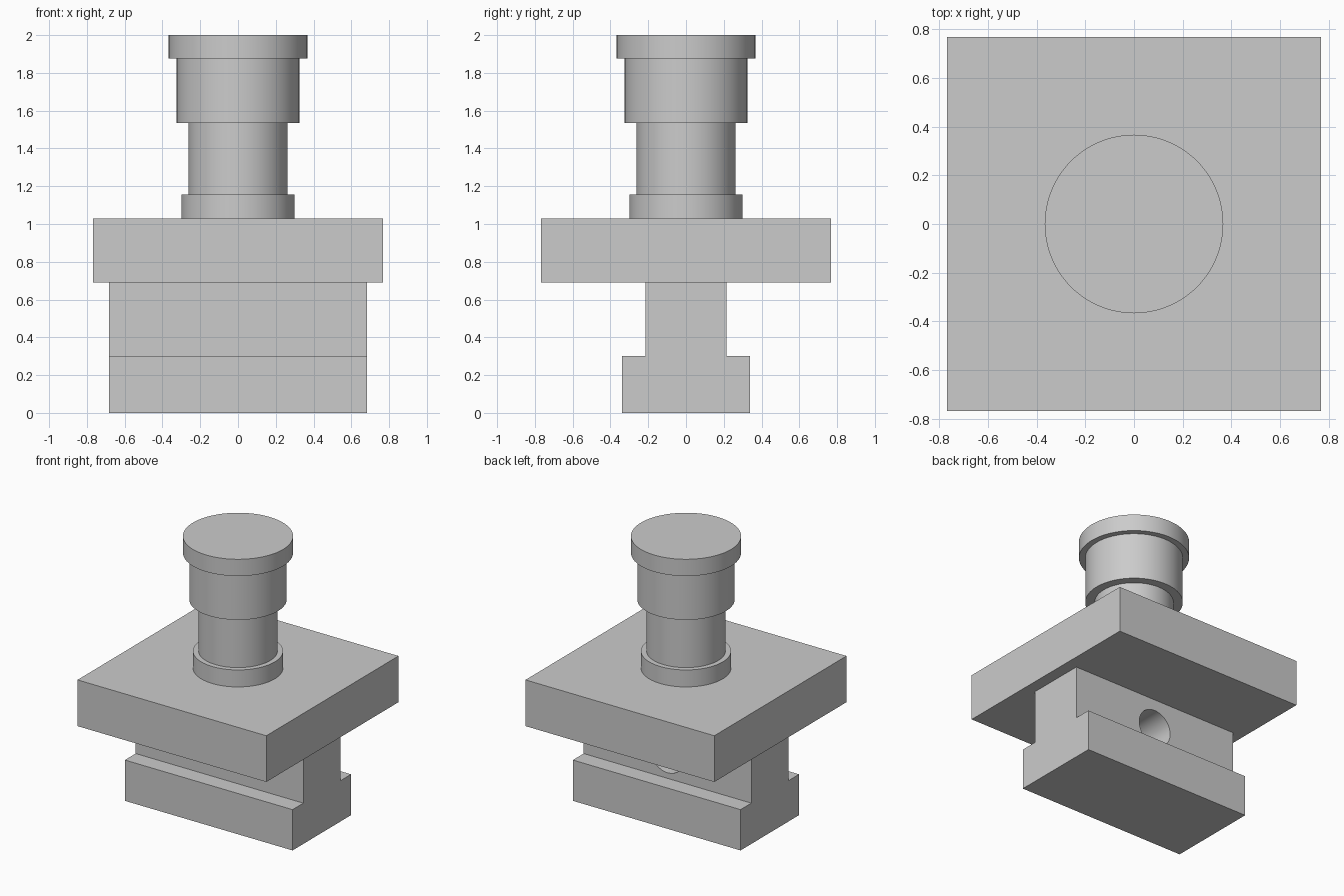
import bpy
import bmesh
import math

if "Cube" in bpy.data.objects:
    bpy.data.objects.remove(bpy.data.objects["Cube"])

grey = bpy.data.materials.new("light_grey")
grey.diffuse_color = (0.6, 0.6, 0.6, 1)
grey.use_nodes = True
grey.node_tree.nodes["Principled BSDF"].inputs["Base Color"].default_value = grey.diffuse_color


def add_object(name, bm):
    bmesh.ops.recalc_face_normals(bm, faces=bm.faces)
    mesh = bpy.data.meshes.new(name)
    bm.to_mesh(mesh)
    bm.free()
    mesh.materials.append(grey)
    obj = bpy.data.objects.new(name, mesh)
    bpy.context.collection.objects.link(obj)
    return obj


def activate(obj):
    bpy.ops.object.select_all(action='DESELECT')
    obj.select_set(True)
    bpy.context.view_layer.objects.active = obj


def extrude_x(name, profile, half):
    """Extrude a (y, z) outline along x from -half to half."""
    bm = bmesh.new()
    face = bm.faces.new([bm.verts.new((-half, y, z)) for y, z in profile])
    new = bmesh.ops.extrude_face_region(bm, geom=[face])["geom"]
    bmesh.ops.translate(bm, vec=(2 * half, 0, 0),
                        verts=[v for v in new if isinstance(v, bmesh.types.BMVert)])
    return add_object(name, bm)


def lathe(name, profile, sides=96):
    """Turn an (r, z) outline around z, with flat end caps."""
    bm = bmesh.new()
    rings = []
    for r, z in profile:
        rings.append([bm.verts.new((r * math.cos(2 * math.pi * i / sides),
                                    r * math.sin(2 * math.pi * i / sides), z))
                      for i in range(sides)])
    for a, b in zip(rings, rings[1:]):
        for i in range(sides):
            j = (i + 1) % sides
            bm.faces.new((a[i], a[j], b[j], b[i]))
    bm.faces.new(rings[0])
    bm.faces.new(rings[-1])
    return add_object(name, bm)


# Rail foot: wide flange with a narrower web
half_outline = [(0.34, 0), (0.34, 0.30), (0.215, 0.30), (0.215, 0.69)]
outline = half_outline + [(-y, z) for y, z in reversed(half_outline)]
rail_foot = extrude_x("rail_foot", outline, 0.682)

# Blind round hole in the back of the web
DEPTH = 0.30
cutter = lathe("hole_cutter", [(0.134, -DEPTH), (0.134, 0.08)], 64)
cutter.rotation_euler = (-math.pi / 2, 0, 0)
cutter.location = (0, 0.215, 0.475)
cutter.hide_render = True
bpy.context.view_layer.update()
activate(rail_foot)
cut = rail_foot.modifiers.new("hole", 'BOOLEAN')
cut.operation = 'DIFFERENCE'
cut.solver = 'EXACT'
cut.object = cutter
bpy.ops.object.modifier_apply(modifier=cut.name)
bpy.data.objects.remove(cutter)

# Square plate
plate = extrude_x("plate", [(-0.768, 0.69), (0.768, 0.69),
                            (0.768, 1.03), (-0.768, 1.03)], 0.768)

# Stepped post: collar, neck, barrel and cap
steps = [(0.30, 1.03, 1.155), (0.263, 1.155, 1.535),
         (0.325, 1.535, 1.877), (0.367, 1.877, 2.0)]
post = lathe("stepped_post", [(r, z) for r, low, high in steps for z in (low, high)])

for obj in (rail_foot, post):
    activate(obj)
    bpy.ops.object.shade_smooth_by_angle(angle=math.radians(30))
